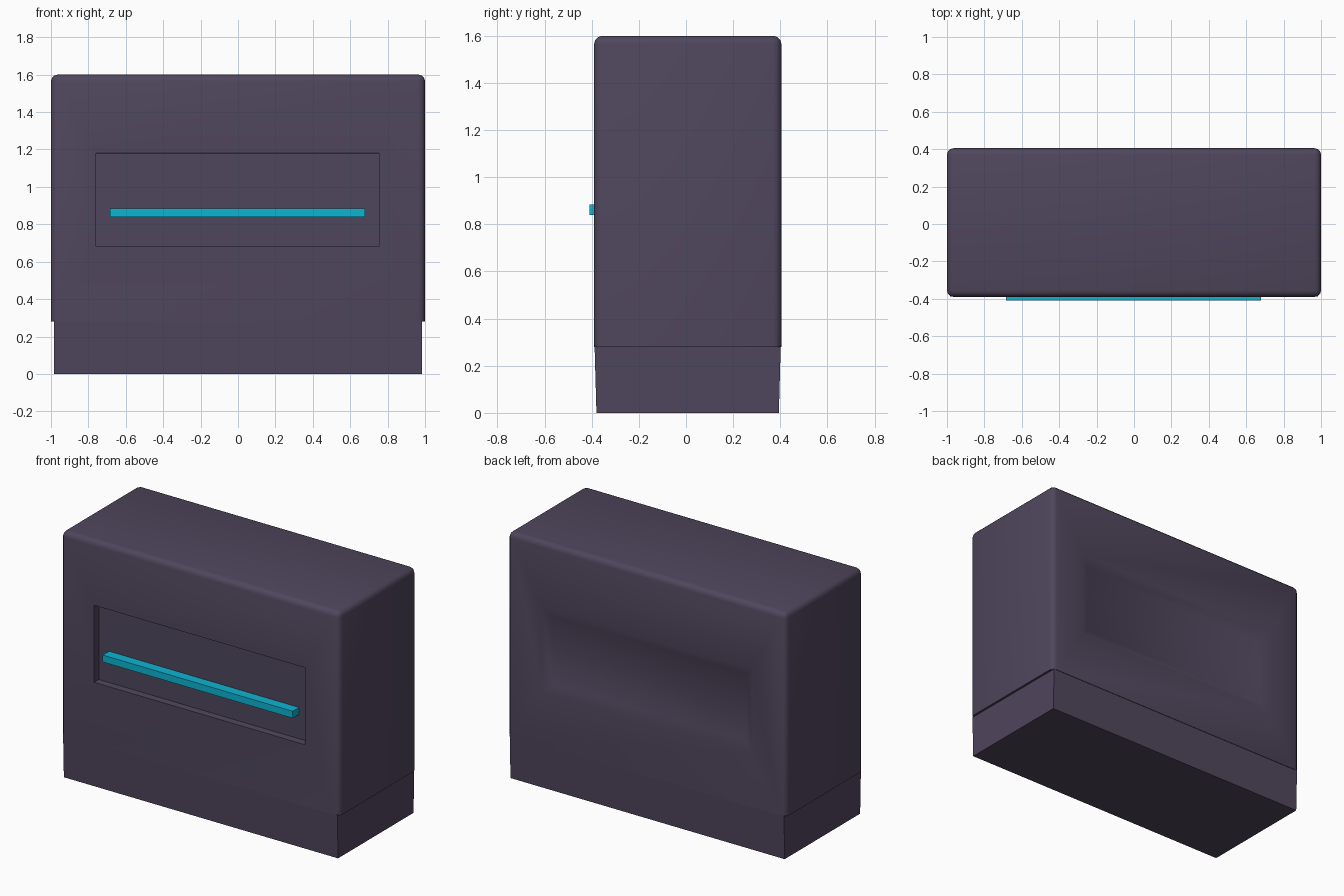
import bpy, bmesh, math
from mathutils import Vector

if "Cube" in bpy.data.objects:
    bpy.data.objects.remove(bpy.data.objects["Cube"])


def material(name, color):
    m = bpy.data.materials.new(name)
    m.diffuse_color = (*color, 1)
    m.use_nodes = True
    m.node_tree.nodes["Principled BSDF"].inputs["Base Color"].default_value = m.diffuse_color
    return m


casing = material("dark plum grey", (0.078, 0.061, 0.107))
cyan = material("cyan", (0.004, 0.462, 0.645))


def box(bm, lo, hi):
    """Add a box between two corners."""
    verts = bmesh.ops.create_cube(bm, size=1)["verts"]
    for v in verts:
        v.co = Vector([hi[i] if v.co[i] > 0 else lo[i] for i in range(3)])
    return verts


def finish(bm, name, mat):
    bmesh.ops.recalc_face_normals(bm, faces=bm.faces[:])
    mesh = bpy.data.meshes.new(name)
    bm.to_mesh(mesh)
    bm.free()
    mesh.materials.append(mat)
    ob = bpy.data.objects.new(name, mesh)
    bpy.context.collection.objects.link(ob)
    bpy.ops.object.select_all(action="DESELECT")
    ob.select_set(True)
    bpy.context.view_layer.objects.active = ob
    bpy.ops.object.shade_smooth_by_angle(angle=math.radians(35))
    return ob


def panel(bm, side, x0, x1, z0, z1, depth, slope):
    """Sink a rectangular panel into the large front (-1) or back (+1) face."""
    face = max((f for f in bm.faces if f.normal.y * side > 0.9),
               key=lambda f: f.calc_area())
    y = face.calc_center_median().y
    for d, s in ((0, 0), (depth, slope)):
        mid = face.calc_center_median()
        bmesh.ops.inset_individual(bm, faces=[face], thickness=0.01)
        for v in face.verts:
            v.co = (x0 + s if v.co.x < mid.x else x1 - s, y - side * d,
                    z0 + s if v.co.z < mid.z else z1 - s)


# Main casing: rounded upper box with a sunken panel front and back
bm = bmesh.new()
box(bm, (-1, -0.39, 0.28), (1, 0.405, 1.6))
rounded = [e for e in bm.edges if max(v.co.z for v in e.verts) > 1]
bmesh.ops.bevel(bm, geom=rounded, offset=0.035, offset_type="OFFSET",
                segments=3, profile=0.5, affect="EDGES")
bm.normal_update()
panel(bm, -1, -0.76, 0.755, 0.68, 1.18, 0.045, 0.002)
panel(bm, 1, -0.76, 0.755, 0.62, 1.18, 0.03, 0.06)
finish(bm, "casing", casing)

# Plinth: slightly narrower, tapering a little toward the floor
bm = bmesh.new()
for v in box(bm, (-0.985, -0.388, 0), (0.985, 0.402, 0.285)):
    if v.co.z < 0.1:
        v.co.y += 0.008 if v.co.y < 0 else -0.008
finish(bm, "plinth", casing)

# Light bar standing out of the front panel
bm = bmesh.new()
box(bm, (-0.685, -0.41, 0.84), (0.68, -0.34, 0.885))
finish(bm, "light_bar", cyan)
